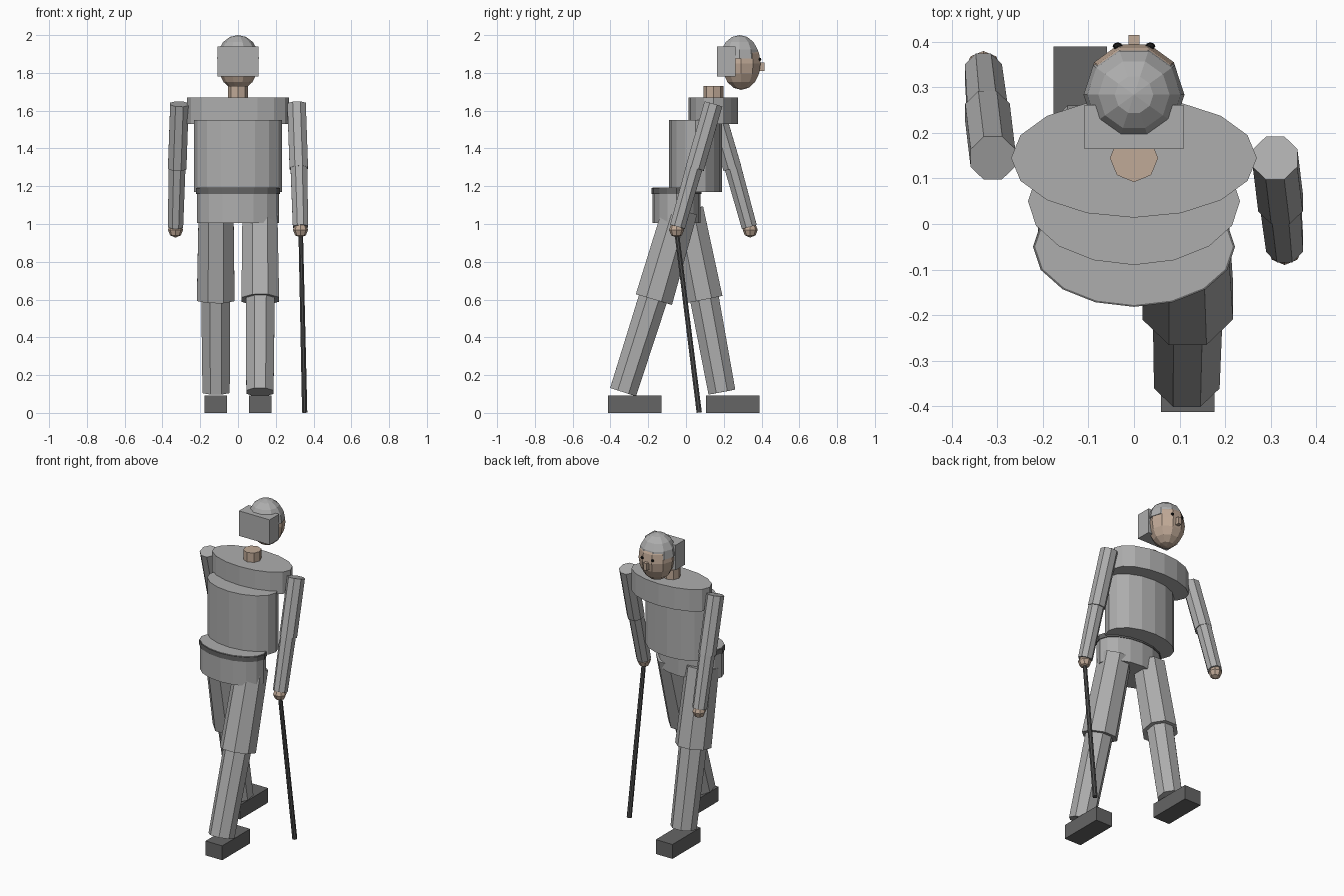
import bpy, bmesh, math
from mathutils import Matrix, Vector

cube = bpy.data.objects.get("Cube")
if cube:
    bpy.data.objects.remove(cube, do_unlink=True)


def material(name, color):
    m = bpy.data.materials.new(name)
    m.use_nodes = True
    m.diffuse_color = (*color, 1)
    m.node_tree.nodes["Principled BSDF"].inputs["Base Color"].default_value = (*color, 1)
    return m


GREY = material("light grey", (0.42, 0.42, 0.42))
DARK = material("dark grey", (0.13, 0.13, 0.13))
CANE = material("charcoal", (0.08, 0.08, 0.08))
SKIN = material("skin", (0.53, 0.40, 0.31))
BLACK = material("black", (0.01, 0.01, 0.01))


def finish(name, bm, mat):
    bmesh.ops.recalc_face_normals(bm, faces=bm.faces)
    mesh = bpy.data.meshes.new(name)
    bm.to_mesh(mesh)
    bm.free()
    mesh.materials.append(mat)
    ob = bpy.data.objects.new(name, mesh)
    bpy.context.collection.objects.link(ob)
    return ob


def lathe(name, profile, sides, mat, matrix, phase=0.0):
    """Spin (radius, height) pairs round z, close both ends, then place."""
    bm = bmesh.new()
    rings = []
    for r, z in profile:
        turn = [phase + math.tau * i / sides for i in range(sides)]
        rings.append([bm.verts.new((r * math.cos(a), r * math.sin(a), z)) for a in turn])
    for low, high in zip(rings, rings[1:]):
        for i in range(sides):
            j = (i + 1) % sides
            bm.faces.new((low[i], low[j], high[j], high[i]))
    bm.faces.new(rings[0][::-1])
    bm.faces.new(rings[-1])
    bmesh.ops.remove_doubles(bm, verts=bm.verts, dist=1e-5)
    bm.transform(matrix)
    return finish(name, bm, mat)


def drum(name, center_y, rx, ry, bottom, top, mat, sides=16, phase=0.0):
    place = Matrix.Translation((0, center_y, 0)) @ Matrix.Diagonal((rx, ry, 1, 1))
    return lathe(name, [(1, bottom), (1, top)], sides, mat, place, phase)


def limb(name, start, end, r1, r2, mat, sides=8):
    a, b = Vector(start), Vector(end)
    d = b - a
    turn = Vector((0, 0, -1)).rotation_difference(d).to_matrix().to_4x4()
    place = Matrix.Translation(a) @ turn
    return lathe(name, [(r1, 0), (r2, -d.length)], sides, mat, place, math.pi / sides)


def ball(name, center, size, sides, steps, mat, start=-90):
    angles = [math.radians(start + (90 - start) * i / steps) for i in range(steps + 1)]
    profile = [(max(math.cos(t), 1e-7), math.sin(t)) for t in angles]
    place = Matrix.Translation(center) @ Matrix.Diagonal((*size, 1))
    return lathe(name, profile, sides, mat, place)


def box(name, center, size, mat):
    bm = bmesh.new()
    bmesh.ops.create_cube(bm, size=1, matrix=Matrix.Translation(center) @ Matrix.Diagonal((*size, 1)))
    return finish(name, bm, mat)


# Body
drum("hips", -0.05, 0.217, 0.128, 1.005, 1.193, GREY)
drum("belt", -0.05, 0.222, 0.132, 1.16, 1.19, DARK)
drum("torso", 0.05, 0.233, 0.14, 1.17, 1.55, GREY)
drum("shoulders", 0.145, 0.27, 0.131, 1.53, 1.67, GREY)
drum("neck", 0.145, 0.053, 0.053, 1.62, 1.73, SKIN, 8)

# Head
ball("face", (0, 0.292, 1.85), (0.108, 0.108, 0.14), 10, 8, SKIN)
ball("hair_cap", (0, 0.284, 1.875), (0.111, 0.109, 0.125), 10, 4, GREY, 0)
box("back_hair", (0, 0.213, 1.86), (0.218, 0.096, 0.16), GREY)
box("nose", (0, 0.397, 1.832), (0.024, 0.036, 0.045), SKIN)
for side, s in (("left", 1), ("right", -1)):
    ball(side + "_eye", (s * 0.036, 0.391, 1.872), (0.011, 0.008, 0.009), 8, 4, BLACK)

# Arms and legs: each side swings the opposite way along y
for side, s, elbow, wrist, hip, knee, ankle, foot in (
        ("left", 1, 0.047, -0.045, -0.03, -0.17, -0.333, -0.271),
        ("right", -1, 0.245, 0.335, 0.0, 0.095, 0.19, 0.248)):
    limb(side + "_upper_arm", (s * 0.31, 0.145, 1.635), (s * 0.322, elbow, 1.295), 0.053, 0.053, GREY)
    limb(side + "_forearm", (s * 0.322, elbow, 1.31), (s * 0.331, wrist, 0.985), 0.048, 0.044, GREY)
    ball(side + "_hand", (s * 0.331, wrist - 0.005 * s, 0.969), (0.04, 0.04, 0.041), 8, 4, SKIN)
    limb(side + "_thigh", (s * 0.116, hip, 1.075), (s * 0.118, knee, 0.6), 0.1, 0.108, GREY)
    limb(side + "_shin", (s * 0.118, knee, 0.62), (s * 0.116, ankle, 0.11), 0.083, 0.078, GREY)
    box(side + "_foot", (s * 0.118, foot, 0.046), (0.118, 0.284, 0.092), DARK)

# Walking cane
limb("cane", (0.332, -0.05, 0.96), (0.353, 0.07, 0.002), 0.013, 0.015, CANE)
